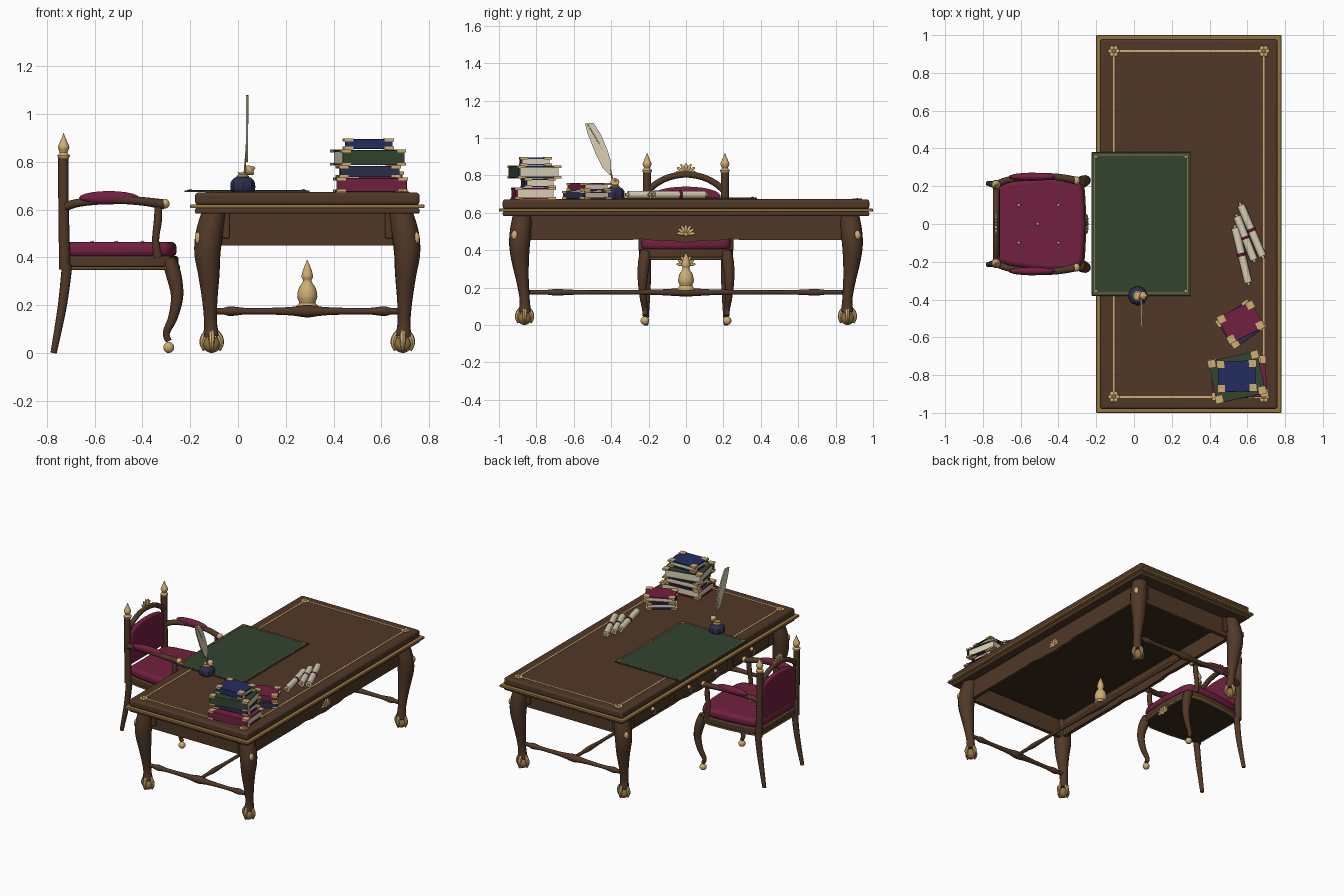
import bpy, bmesh, math
from mathutils import Vector, Matrix

cube = bpy.data.objects.get("Cube")
if cube:
    bpy.data.objects.remove(cube)


def material(name, *rgb):
    m = bpy.data.materials.new(name)
    m.use_nodes = True
    m.diffuse_color = (*rgb, 1)
    m.node_tree.nodes["Principled BSDF"].inputs["Base Color"].default_value = (*rgb, 1)
    return m


wood = material("walnut wood", .082, .04, .02)
dark = material("dark underside wood", .045, .024, .013)
gold = material("pale gold", .62, .42, .17)
brass = material("aged brass", .3, .17, .05)
green = material("green leather", .032, .058, .03)
red = material("crimson velvet", .17, .014, .05)
blue = material("blue cloth", .017, .026, .12)
navy = material("navy glaze", .025, .027, .075)
cream = material("cream paper", .7, .63, .47)
ribbon = material("dark red ribbon", .1, .012, .025)


def finish(name, bm, mat, bevel=0, M=None):
    bmesh.ops.recalc_face_normals(bm, faces=bm.faces)
    me = bpy.data.meshes.new(name)
    bm.to_mesh(me)
    bm.free()
    me.materials.append(mat)
    me.polygons.foreach_set("use_smooth", [True] * len(me.polygons))
    me.set_sharp_from_angle(angle=math.radians(38))
    ob = bpy.data.objects.new(name, me)
    bpy.context.collection.objects.link(ob)
    if M:
        ob.matrix_world = M
    if bevel:
        mod = ob.modifiers.new("rounding", "BEVEL")
        mod.width, mod.segments, mod.limit_method = bevel, 3, "ANGLE"
    return ob


def box(name, lo, hi, mat, bevel=0, M=None):
    bm = bmesh.new()
    lo, hi = Vector(lo), Vector(hi)
    T = Matrix.Translation((lo + hi) / 2) @ Matrix.Diagonal((*(hi - lo), 1))
    bmesh.ops.create_cube(bm, size=1, matrix=T)
    return finish(name, bm, mat, bevel, M)


def ball(name, c, size, mat, M=None):
    bm = bmesh.new()
    T = Matrix.Translation(c) @ Matrix.Diagonal((*size, 1))
    bmesh.ops.create_uvsphere(bm, u_segments=16, v_segments=10, radius=1, matrix=T)
    return finish(name, bm, mat, 0, M)


def extrude(name, pts, axis, a, b, mat, bevel=0):
    """Flat outline pushed along one axis from a to b."""
    place = {"x": lambda u, v: (a, u, v), "y": lambda u, v: (u, a, v), "z": lambda u, v: (u, v, a)}[axis]
    bm = bmesh.new()
    f = bm.faces.new([bm.verts.new(place(u, v)) for u, v in pts])
    new = bmesh.ops.extrude_face_region(bm, geom=[f])["geom"]
    step = Vector([(b - a) * (axis == k) for k in "xyz"])
    bmesh.ops.translate(bm, vec=step, verts=[g for g in new if isinstance(g, bmesh.types.BMVert)])
    return finish(name, bm, mat, bevel)


def tube(name, pts, mat, n=12, sub=5, M=None):
    """Smooth sweep through (x, y, z, radius) points."""
    P = [Vector(p) for p in pts]
    path = []
    for i in range(len(P) - 1):
        p0, p1, p2, p3 = P[max(i - 1, 0)], P[i], P[i + 1], P[min(i + 2, len(P) - 1)]
        for k in range(sub):
            t = k / sub
            path.append(p1 + (p2 - p0) * (t / 2) + (2 * p0 - 5 * p1 + 4 * p2 - p3) * (t * t / 2)
                        + (3 * p1 - p0 - 3 * p2 + p3) * (t ** 3 / 2))
    path.append(P[-1])
    bm = bmesh.new()
    rings, q = [], None
    for i, p in enumerate(path):
        d = (path[min(i + 1, len(path) - 1)] - path[max(i - 1, 0)]).xyz.normalized()
        q = d.to_track_quat("Z", "Y") if q is None else (q @ Vector((0, 0, 1))).rotation_difference(d) @ q
        rings.append([bm.verts.new(p.xyz + q @ Vector((math.cos(a), math.sin(a), 0)) * max(p.w, .0008))
                      for a in (math.tau * k / n for k in range(n))])
    for r, s in zip(rings, rings[1:]):
        for k in range(n):
            bm.faces.new((r[k], r[(k + 1) % n], s[(k + 1) % n], s[k]))
    bm.faces.new(rings[0])
    bm.faces.new(rings[-1])
    return finish(name, bm, mat, 0, M)


def turned(name, loc, prof, mat, n=16):
    x, y, z = loc
    return tube(name, [(x, y, z + h, r) for r, h in prof], mat, n, 3)


def shell(name, c, r, mat):
    """Fan of seven petals facing along x."""
    for k in range(7):
        R = Matrix.Translation(c) @ Matrix.Rotation(math.radians(-84 + 28 * k), 4, "X")
        ball(name + "_petal", (0, 0, r * .55), (.008, r * .17, r * .5), mat, R)
    ball(name + "_heart", c, (.011, r * .25, r * .25), mat)


CX = .29
# Desk top: lower moulding, brass edge, upper slab
box("top_moulding", (CX - .47, -.98, .583), (CX + .47, .98, .607), wood, .008)
box("top_brass_edge", (CX - .49, -1, .606), (CX + .49, 1, .622), brass, .004)
box("top_slab", (CX - .47, -.98, .62), (CX + .47, .98, .672), wood, .014)
box("top_underside", (CX - .39, -.86, .575), (CX + .39, .86, .585), dark)

# Gold inlay with corner rosettes
for s in (-1, 1):
    x, y = CX + s * .397, s * .915
    box("inlay_long", (x - .005, -.915, .67), (x + .005, .915, .674), gold)
    box("inlay_short", (CX - .397, y - .005, .67), (CX + .397, y + .005, .674), gold)
    for t in (-1, 1):
        for k in range(6):
            a = k * math.tau / 6
            ball("rosette_petal", (x + .019 * math.cos(a), t * .915 + .019 * math.sin(a), .673), (.011, .011, .004), gold)
        ball("rosette_heart", (x, t * .915, .674), (.011, .011, .004), brass)

# Aprons: scalloped along the long sides, straight at the ends
scallop = [(-.87, .59), (-.87, .455)]
for k in range(25):
    y = -.3 + .025 * k
    scallop.append((y, .455 - .014 * math.cos(y / .3 * math.pi / 2) ** 2 + .006 * math.sin(abs(y) * 21) ** 2))
scallop += [(.87, .455), (.87, .59)]
for s in (-1, 1):
    a, b = sorted((CX + s * .38, CX + s * .405))
    extrude("long_apron", scallop, "x", a, b, wood)
    a, b = sorted((s * .85, s * .875))
    box("end_apron", (CX - .37, a, .45), (CX + .37, b, .59), wood)
    for t in (-1, 1):
        x = CX + t * .345
        box("apron_bracket", (x - .02, s * .88 - .012, .48), (x + .02, s * .88 + .012, .588), wood, .006)
shell("apron_shell", (CX + .407, 0, .485), .05, gold)

# Drawers on the chair side
for y, w in ((-.56, .2), (0, .3), (.56, .2)):
    box("drawer_front", (CX - .413, y - w, .475), (CX - .4, y + w, .575), wood, .005)
    for t in ((-.5, .5) if w > .25 else (0,)):
        ball("drawer_knob", (CX - .42, y + t * w, .525), (.012, .014, .014), gold)
        tube("drawer_pull", [(CX - .425, y + t * w - .03, .52, .004), (CX - .43, y + t * w, .49, .005),
                             (CX - .425, y + t * w + .03, .52, .004)], gold, 8)

# Desk legs with ball and claw feet
for sx in (-1, 1):
    for sy in (-1, 1):
        leg = [(.39, .875, .59, .05), (.41, .885, .5, .057), (.418, .89, .42, .055), (.412, .885, .33, .045),
               (.408, .872, .22, .032), (.405, .862, .13, .027), (.402, .862, .07, .034)]
        tube("desk_leg", [(CX + sx * x, sy * y, z, r) for x, y, z, r in leg], wood, 16)
        fx, fy = CX + sx * .4, sy * .863
        ball("foot_ball", (fx, fy, .036), (.036, .036, .036), brass)
        for k in range(4):
            a = k * math.pi / 2
            c, s = math.cos(a), math.sin(a)
            tube("foot_claw", [(fx + c * r, fy + s * r, z, w) for r, z, w in
                               ((.018, .09, .011), (.034, .066, .013), (.04, .04, .011), (.033, .01, .005))], gold, 8)
        ball("knee_plate", (CX + sx * .457, sy * .915, .48), (.014, .018, .026), gold)

# Stretchers and centre finial
spindle = ((0, .014), (.06, .014), (.1, .02), (.2, .013), (.4, .017), (.5, .026), (.6, .017), (.8, .013),
           (.9, .02), (.94, .014), (1, .014))
for s in (-1, 1):
    tube("end_stretcher", [(CX - .4 + .8 * t, s * .86, .175, r) for t, r in spindle], wood)
tube("long_stretcher", [(CX, -.86 + 1.72 * t, .175, r * .85) for t, r in spindle], wood)
turned("stretcher_finial", (CX, 0, .185), ((.046, 0), (.046, .012), (.034, .025), (.042, .05), (.036, .085), (.018, .115),
                                          (.024, .135), (.017, .165), (.001, .205)), gold)

# Desk mat with brass border and corner studs
box("desk_mat", (-.225, -.38, .674), (.3, .38, .681), green, .002)
for s in (-1, 1):
    x, y = .037 + s * .247, s * .365
    box("mat_border", (x - .003, -.365, .68), (x + .003, .365, .683), brass)
    box("mat_border", (-.21, y - .003, .68), (.284, y + .003, .683), brass)
    for t in (-1, 1):
        ball("mat_stud", (.037 + t * .237, s * .355, .682), (.008, .008, .004), gold)

# Ink bottle and quill
ink = (.02, -.38, .675)
turned("ink_bottle", ink, ((.045, 0), (.052, .012), (.05, .04), (.035, .058), (.022, .062)), navy, 8)
turned("ink_collar", ink, ((.024, .058), (.026, .066), (.018, .072), (.022, .08)), gold)
tube("ink_lid", [(.035, -.38, .75, .008), (.05, -.38, .765, .024), (.06, -.38, .772, .012), (.072, -.38, .775, .002)], gold)
tube("quill_shaft", [(.025, -.385, .72, .005), (.033, -.405, .83, .004), (.04, -.455, .95, .003), (.043, -.53, 1.08, .001)], gold, 6)
feather = [(-.405, .8), (-.4, .87), (-.42, .935), (-.455, 1.02), (-.495, 1.08), (-.54, 1.077), (-.525, 1.02),
           (-.485, .92), (-.445, .84)]
plume = extrude("quill_feather", feather, "x", .034, .042, cream)
plume.matrix_world = Matrix.Shear("XY", 4, (0, 0)) @ Matrix.Translation((0, 0, 0))


# Books: covers, spine, pages and gold corners
def book(x, y, z0, z1, w, d, turn, mat):
    M = Matrix.Translation((x, y, z0)) @ Matrix.Rotation(math.radians(turn), 4, "Z")
    w, d, h, t = w / 2, d / 2, z1 - z0, .008
    box("book_pages", (-w + .008, -d + .004, t), (w - .008, d - .008, h - t), cream, 0, M)
    box("book_spine", (-w, -d - .003, 0), (w, -d + .008, h), mat, .003, M)
    for z in (0, h - t):
        box("book_cover", (-w, -d, z), (w, d, z + t), mat, 0, M)
        for sx in (-1, 1):
            for sy in (-1, 1):
                cx, cy = sx * (w - .015), sy * (d - .015)
                box("book_corner", (cx - .02, cy - .02, z - .002), (cx + .02, cy + .02, z + t + .002), gold, 0, M)


book(.555, -.815, .675, .732, .29, .21, 4, red)
book(.545, -.79, .736, .782, .25, .16, 5, navy)
book(.545, -.81, .786, .85, .265, .225, 12, green)
book(.545, -.805, .854, .895, .2, .16, 2, blue)
book(.565, -.53, .675, .715, .2, .17, 35, navy)
book(.565, -.52, .719, .758, .2, .15, 26, red)

# Paper scrolls tied with ribbon
for a, b in (((.565, .1), (.68, -.17)), ((.545, .04), (.635, -.19)), ((.535, -.02), (.605, -.31))):
    A, B = Vector((*a, .697)), Vector((*b, .697))
    for name, t0, t1, r, mat in (("scroll_paper", 0, 1, .021, cream), ("scroll_ribbon", .46, .52, .0225, ribbon),
                                 ("scroll_rod", -.05, 1.05, .009, gold)):
        tube(name, [(*A.lerp(B, t0), r), (*A.lerp(B, t1), r)], mat, 14, 2)

# Chair seat
half = [(-.735, .2), (-.66, .225), (-.5, .245), (-.36, .25), (-.285, .235), (-.26, .18), (-.25, 0)]
outline = half + [(x, -y) for x, y in reversed(half[:-1])]
extrude("seat_rail", outline, "z", .36, .405, wood, .008)
extrude("seat_brass_trim", [(x * 1.0, y * 1.01) for x, y in outline], "z", .352, .361, brass)
extrude("seat_base", [(-.5 + (x + .5) * .95, y * .95) for x, y in outline], "z", .348, .354, dark)
extrude("seat_cushion", [(-.49 + (x + .49) * .97, y * .99) for x, y in outline], "z", .402, .465, red, .022)
for x, y in ((-.61, .1), (-.61, -.1), (-.4, .1), (-.4, -.1), (-.51, 0)):
    ball("seat_button", (x, y, .465), (.008, .008, .005), gold)
shell("seat_shell", (-.25, 0, .32), .05, gold)

# Chair back: upholstered panel under an arched rail
panel = [(-.185, .48), (.185, .48)] + [(.185 * math.cos(a), .69 + .05 * math.sin(a))
                                      for a in (math.pi * k / 12 for k in range(13))]
extrude("back_cushion", panel, "x", -.745, -.71, red, .01)
tube("back_lower_rail", [(-.73, -.2, .485, .016), (-.73, .2, .485, .016)], wood)
tube("back_arch", [(-.73, y, z, .017) for y, z in ((-.205, .715), (-.16, .755), (-.09, .79), (0, .805),
                                                  (.09, .79), (.16, .755), (.205, .715))], wood)
shell("back_shell", (-.73, 0, .81), .055, gold)

# Chair posts, legs and arms, mirrored left and right
for s in (-1, 1):
    y = s * .208
    tube("back_post", [(-.725, y, .35, .024), (-.73, y, .6, .022), (-.732, y, .82, .022)], wood)
    turned("post_finial", (-.73, y, .815), ((.022, 0), (.026, .012), (.016, .024), (.024, .045), (.017, .065), (.008, .085), (.001, .105)), gold)
    tube("back_leg", [(-.715, y, .37, .022), (-.735, y, .2, .019), (-.772, s * .215, 0, .013)], wood)
    tube("front_leg", [(-.29, s * .215, .39, .03), (-.27, s * .225, .33, .032), (-.255, s * .232, .24, .026),
                       (-.272, s * .228, .15, .02), (-.3, s * .22, .085, .015), (-.29, s * .22, .05, .013)], wood)
    ball("front_foot", (-.29, s * .22, .023), (.023, .023, .023), gold)
    tube("arm", [(-.73, y, .61, .02), (-.66, s * .235, .63, .017), (-.52, s * .252, .642, .018),
                 (-.4, s * .248, .635, .018), (-.31, s * .23, .622, .021)], wood)
    ball("arm_scroll", (-.305, s * .23, .625), (.019, .022, .02), gold)
    tube("arm_support", [(-.335, s * .235, .4, .02), (-.345, s * .24, .47, .015), (-.335, s * .238, .56, .017),
                         (-.335, s * .235, .62, .014)], wood)
    ball("arm_pad", (-.54, s * .25, .65), (.125, .022, .028), red)
